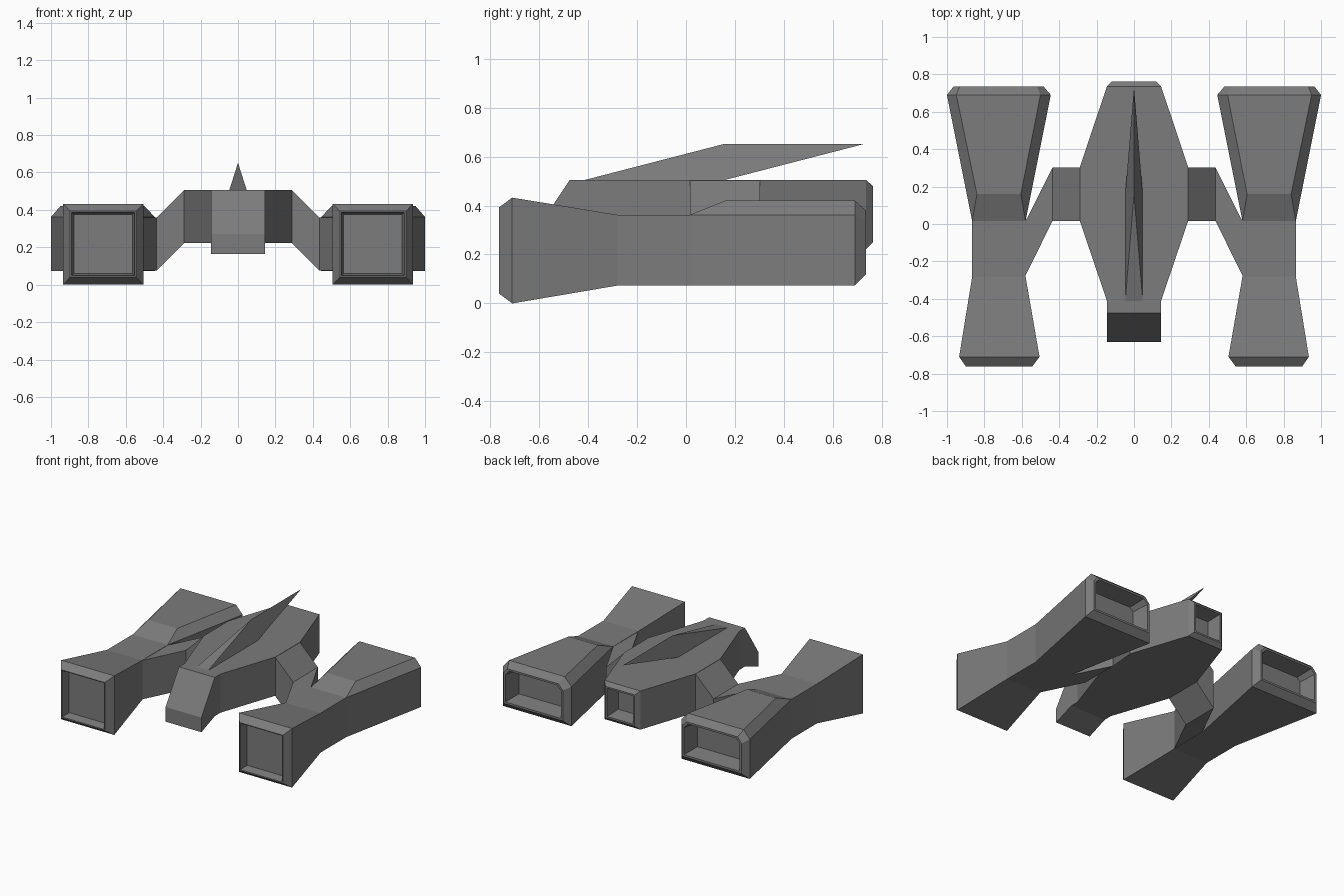
import bpy, bmesh

# Dark grey hull colour
hull = bpy.data.materials.new("dark_grey")
hull.diffuse_color = (0.2, 0.2, 0.2, 1)


def loft(name, rings, mirror=False):
    """Skin a list of matching point rings, cap both ends."""
    bm = bmesh.new()
    loops = [[bm.verts.new(p) for p in ring] for ring in rings]
    n = len(rings[0])
    for a, b in zip(loops, loops[1:]):
        for i in range(n):
            j = (i + 1) % n
            bm.faces.new((a[i], a[j], b[j], b[i]))
    bm.faces.new(loops[0])
    bm.faces.new(loops[-1])
    bmesh.ops.remove_doubles(bm, verts=bm.verts, dist=0.0005)
    bmesh.ops.recalc_face_normals(bm, faces=bm.faces)
    mesh = bpy.data.meshes.new(name)
    bm.to_mesh(mesh)
    bm.free()
    mesh.materials.append(hull)
    obj = bpy.data.objects.new(name, mesh)
    bpy.context.collection.objects.link(obj)
    if mirror:
        obj.modifiers.new("mirror", 'MIRROR')
    return obj


def rect(y, x0, x1, z0, z1):
    return [(x0, y, z0), (x1, y, z0), (x1, y, z1), (x0, y, z1)]


def hexa(y, x0, x1, z0, z1, tx0=None, tx1=None, tz=None):
    """Box section with chamfered top corners (plain box if no top is given)."""
    if tz is None:
        tx0, tx1, tz = x0, x1, z1
    return [(x0, y, z0), (x1, y, z0), (x1, y, z1),
            (tx1, y, tz), (tx0, y, tz), (x0, y, z1)]


# Engine pods: recessed intake, pinched waist, flared exhaust with recess
loft("engine_pod", [
    hexa(-0.70, 0.565, 0.877, 0.06, 0.375),
    hexa(-0.762, 0.553, 0.89, 0.048, 0.387),
    hexa(-0.763, 0.545, 0.898, 0.04, 0.393),
    hexa(-0.71, 0.505, 0.935, 0.0, 0.432),
    hexa(-0.28, 0.58, 0.865, 0.073, 0.362),
    hexa(0.015, 0.58, 0.865, 0.073, 0.362),
    hexa(0.16, 0.551, 0.894, 0.073, 0.362, 0.605, 0.84, 0.42),
    hexa(0.69, 0.445, 1.0, 0.073, 0.362, 0.50, 0.95, 0.42),
    hexa(0.735, 0.483, 0.965, 0.118, 0.34, 0.518, 0.932, 0.38),
    hexa(0.735, 0.498, 0.948, 0.132, 0.333, 0.53, 0.918, 0.366),
    hexa(0.61, 0.52, 0.927, 0.15, 0.322, 0.547, 0.90, 0.347),
], mirror=True)

# Fuselage: drooped nose, wide middle, recessed tail exhaust
loft("fuselage", [rect(y, -w, w, z0, z1) for y, w, z0, z1 in [
    (-0.63, 0.145, 0.163, 0.27),
    (-0.475, 0.145, 0.222, 0.505),
    (-0.41, 0.145, 0.222, 0.505),
    (0.017, 0.29, 0.222, 0.505),
    (0.303, 0.29, 0.222, 0.505),
    (0.735, 0.145, 0.222, 0.505),
    (0.763, 0.118, 0.25, 0.48),
    (0.763, 0.105, 0.262, 0.468),
    (0.655, 0.09, 0.278, 0.452),
]])

# Pylons: drop outward from the fuselage, then sweep forward to the pods
loft("pylon", [
    [(x, y0, z0), (x, y1, z0), (x, y1, z1), (x, y0, z1)]
    for x, y0, y1, z0, z1 in [
        (0.288, 0.017, 0.303, 0.222, 0.505),
        (0.435, 0.017, 0.303, 0.075, 0.36),
        (0.58, -0.275, 0.015, 0.075, 0.36),
    ]], mirror=True)

# Dorsal fin: swept-back triangular prism
loft("dorsal_fin", [
    [(-0.047, y, 0.504), (0.047, y, 0.504), (0, y + 0.573, 0.652)]
    for y in (-0.415, 0.157)])
